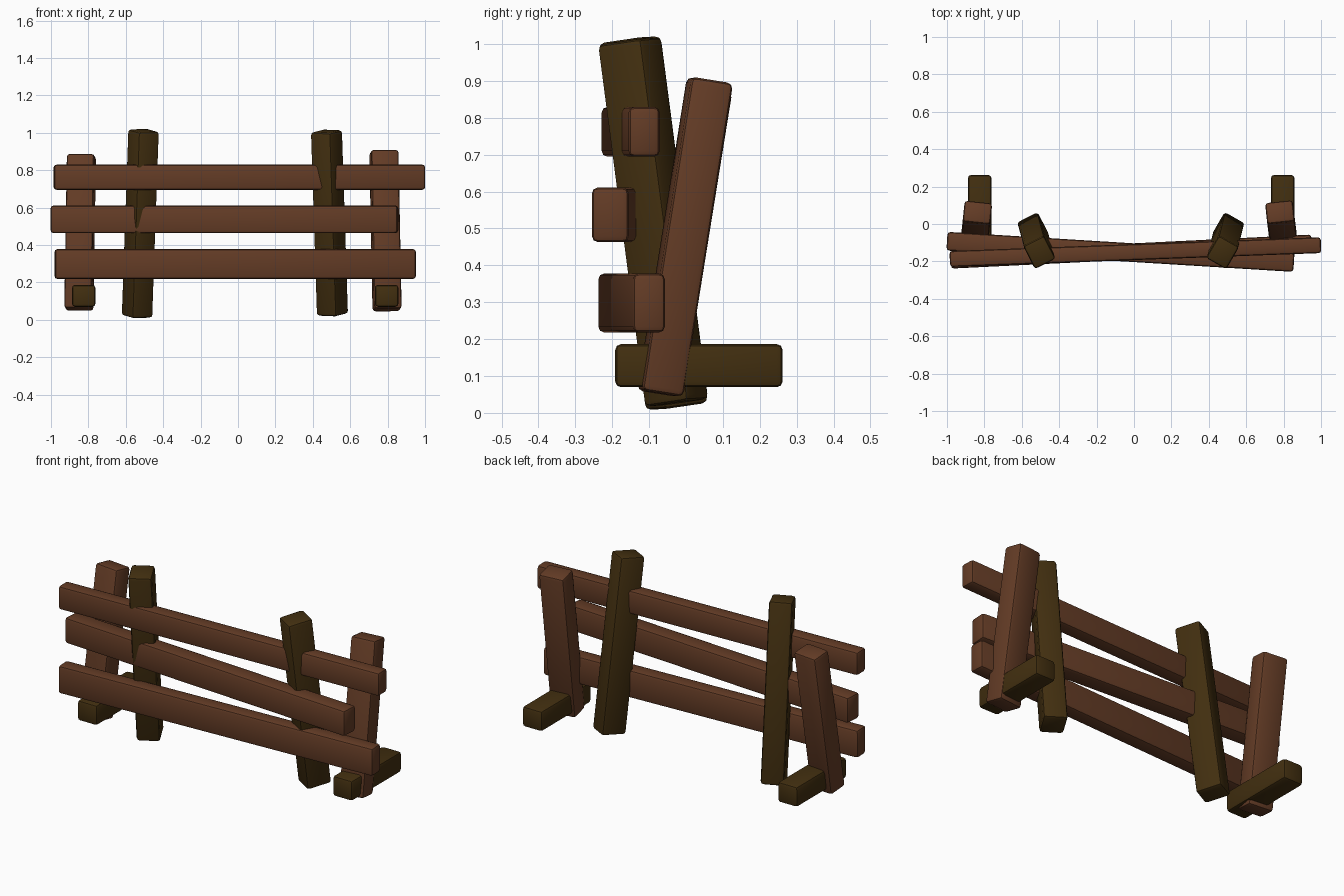
import bpy
from math import cos, sin, radians
from mathutils import Matrix, Vector

if "Cube" in bpy.data.objects:
    bpy.data.objects.remove(bpy.data.objects["Cube"])


def material(name, rgb):
    mat = bpy.data.materials.new(name)
    mat.use_nodes = True
    mat.diffuse_color = (*rgb, 1)
    mat.node_tree.nodes["Principled BSDF"].inputs["Base Color"].default_value = (*rgb, 1)
    return mat


BROWN = material("reddish_brown_wood", (0.127, 0.045, 0.019))
DARK = material("dark_olive_wood", (0.054, 0.028, 0.005))


def beam(name, start, end, width, depth, yaw, mat):
    """Bevelled timber running from start to end, turned about its length."""
    a, b = Vector(start), Vector(end)
    axis = (b - a).normalized()
    side = Vector((cos(radians(yaw)), sin(radians(yaw)), 0))
    if abs(axis.z) < 0.5:                       # lying timber: width is its height
        side = Vector((0, 0, 1))
    side = (side - axis * side.dot(axis)).normalized()
    third = axis.cross(side)
    bpy.ops.mesh.primitive_cube_add(size=1)
    obj = bpy.context.object
    obj.name = name
    turn = Matrix((side, third, axis)).transposed().to_4x4()
    obj.data.transform(Matrix.Diagonal((width, depth, (b - a).length, 1)))
    obj.matrix_world = Matrix.Translation((a + b) / 2) @ turn
    obj.data.materials.append(mat)
    bevel = obj.modifiers.new("rounded_edges", "BEVEL")
    bevel.width = 0.016
    bevel.segments = 2
    bpy.ops.object.modifier_apply(modifier=bevel.name)
    bpy.ops.object.shade_smooth_by_angle(angle=radians(35))


# Horizontal rails, each slightly skewed
beam("bottom_rail", (-0.98, -0.195, 0.298), (0.95, -0.1, 0.298), 0.16, 0.087, 0, BROWN)
beam("middle_rail", (-1.0, -0.092, 0.537), (0.855, -0.206, 0.537), 0.148, 0.1, 0, BROWN)
beam("top_rail", (-0.985, -0.187, 0.762), (1.0, -0.113, 0.762), 0.135, 0.085, 0, BROWN)

# Inner posts lean forward and are turned towards the corners
beam("inner_post_right", (-0.54, -0.025, 0.017), (-0.505, -0.153, 1.012), 0.125, 0.14, 27, DARK)
beam("inner_post_left", (0.505, -0.025, 0.027), (0.473, -0.153, 1.008), 0.125, 0.14, -30, DARK)

# Outer posts lean backward
beam("outer_post_right", (-0.851, -0.07, 0.055), (-0.837, 0.063, 0.88), 0.148, 0.115, -6, BROWN)
beam("outer_post_left", (0.797, -0.07, 0.052), (0.78, 0.065, 0.902), 0.148, 0.115, 6, BROWN)

# Feet lying on the ground line
for label, x in (("right", -0.825), ("left", 0.795)):
    beam("foot_" + label, (x, -0.192, 0.128), (x, 0.262, 0.128), 0.117, 0.125, 0, DARK)
